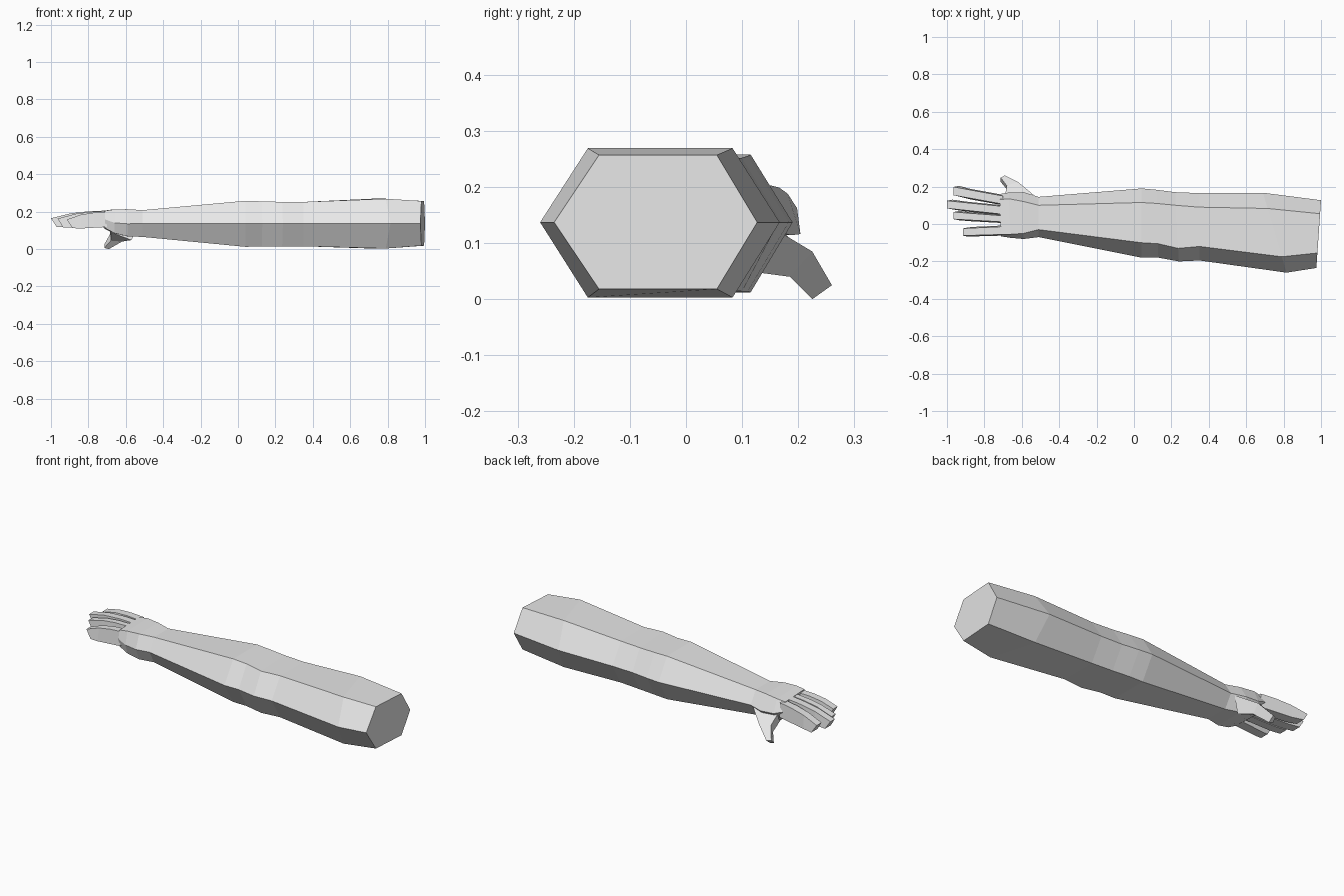
import bpy, bmesh
from mathutils import Vector

if "Cube" in bpy.data.objects:
    bpy.data.objects.remove(bpy.data.objects["Cube"])

skin = bpy.data.materials.new("plain grey")
skin.diffuse_color = (0.8, 0.8, 0.8, 1)
skin.use_nodes = True
skin.node_tree.nodes["Principled BSDF"].inputs["Base Color"].default_value = (0.8, 0.8, 0.8, 1)


def loft(name, sections):
    """Skin a row of equal-sized cross-sections and cap both ends."""
    bm = bmesh.new()
    rings = [[bm.verts.new(p) for p in sec] for sec in sections]
    n = len(rings[0])
    for a, b in zip(rings, rings[1:]):
        for i in range(n):
            j = (i + 1) % n
            bm.faces.new((a[i], a[j], b[j], b[i]))
    bm.faces.new(rings[0])
    bm.faces.new(rings[-1])
    bmesh.ops.recalc_face_normals(bm, faces=bm.faces)
    mesh = bpy.data.meshes.new(name)
    bm.to_mesh(mesh)
    bm.free()
    mesh.materials.append(skin)
    obj = bpy.data.objects.new(name, mesh)
    bpy.context.collection.objects.link(obj)
    return obj


def hexagon(x_front, x_back, ys, z_low, z_mid, z_high):
    """Six-sided section; ys = front point, front edge, back edge, back point."""
    f, ft, bt, b = ys

    def point(y, z):
        return (x_front + (x_back - x_front) * (y - f) / (b - f), y, z)
    return [point(f, z_mid), point(ft, z_high), point(bt, z_high),
            point(b, z_mid), point(bt, z_low), point(ft, z_low)]


# Arm from the cut upper end to the wrist
wrist = hexagon(-0.51, -0.51, (-0.07, -0.03, 0.10, 0.145), 0.065, 0.137, 0.208)
loft("arm", [
    hexagon(0.975, 1.00, (-0.235, -0.155, 0.055, 0.127), 0.018, 0.137, 0.257),
    hexagon(0.815, 0.69, (-0.26, -0.175, 0.083, 0.167), 0.003, 0.137, 0.269),
    hexagon(0.35, 0.35, (-0.195, -0.12, 0.09, 0.165), 0.015, 0.137, 0.252),
    hexagon(0.24, 0.22, (-0.20, -0.13, 0.10, 0.17), 0.014, 0.137, 0.252),
    hexagon(0.13, 0.12, (-0.18, -0.105, 0.11, 0.183), 0.014, 0.137, 0.255),
    hexagon(0.04, 0.04, (-0.18, -0.10, 0.115, 0.19), 0.012, 0.137, 0.258),
    wrist,
])

# Palm from the wrist to the knuckles
loft("palm", [
    wrist,
    hexagon(-0.59, -0.59, (-0.08, -0.05, 0.12, 0.17), 0.068, 0.135, 0.213),
    hexagon(-0.66, -0.67, (-0.074, -0.055, 0.135, 0.168), 0.085, 0.14, 0.212),
    hexagon(-0.71, -0.72, (-0.066, -0.055, 0.13, 0.16), 0.112, 0.158, 0.205),
])

# Fingers: name, base y range, tip y range, tip x, height offset
fingers = [
    ("index_finger", (0.10, 0.156), (0.148, 0.204), -0.965, 0.0),
    ("middle_finger", (0.046, 0.10), (0.078, 0.130), -1.0, 0.003),
    ("ring_finger", (0.005, 0.05), (0.020, 0.070), -0.965, 0.0),
    ("little_finger", (-0.062, -0.008), (-0.068, -0.018), -0.915, -0.004),
]
# Fraction along the finger, bottom z, top z
profile = [(0.0, 0.122, 0.203), (0.33, 0.118, 0.199), (0.65, 0.114, 0.188), (1.0, 0.116, 0.162)]
for name, base, tip, x_tip, dz in fingers:
    sections = []
    for t, low, high in profile:
        x = -0.70 + (x_tip + 0.70) * t
        y0 = base[0] + (tip[0] - base[0]) * t
        y1 = base[1] + (tip[1] - base[1]) * t
        x_low = x + 0.03 * (t == 1.0)          # tips slant back underneath
        inset = 0.006
        sections.append([(x_low, y0, low + dz), (x, y0 + inset, high + dz),
                         (x, y1 - inset, high + dz), (x_low, y1, low + dz)])
    loft(name, sections)

# Thumb hanging down and outwards from the back edge of the palm
loft("thumb", [
    [(-0.53, 0.150, 0.130), (-0.69, 0.148, 0.145), (-0.68, 0.110, 0.090), (-0.57, 0.125, 0.048)],
    [(-0.62, 0.225, 0.085), (-0.68, 0.205, 0.088), (-0.68, 0.185, 0.045), (-0.62, 0.185, 0.040)],
    [(-0.69, 0.260, 0.025), (-0.713, 0.248, 0.028), (-0.715, 0.228, 0.006), (-0.69, 0.225, 0.0)],
])
